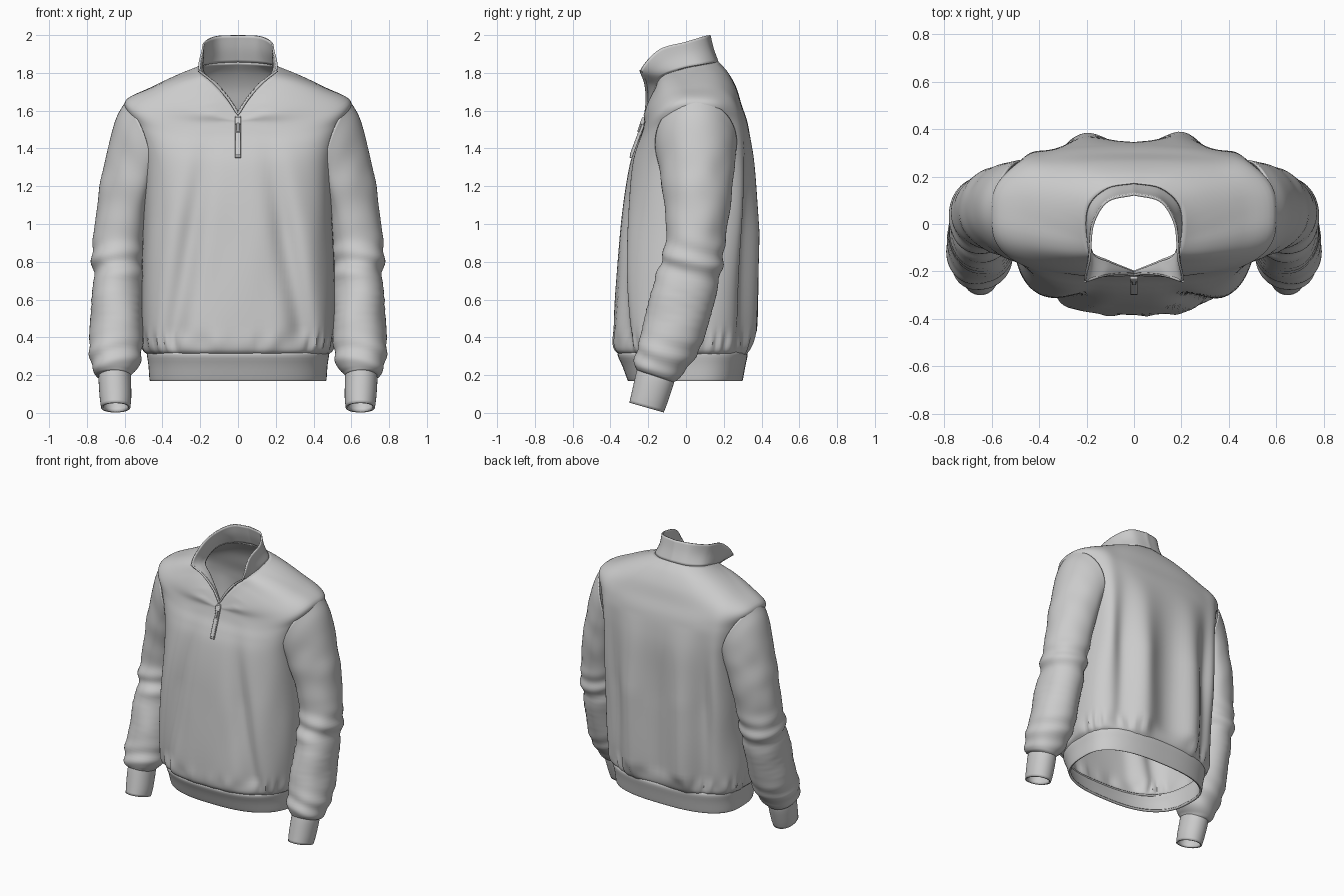
import bpy, bmesh, math
from mathutils import Vector, noise

if "Cube" in bpy.data.objects:
    bpy.data.objects.remove(bpy.data.objects["Cube"])

N = 144  # points around the body


def spline(keys, n):
    """Catmull-Rom through tuples or vectors, n steps per span."""
    k = [Vector(p) for p in keys]
    k = [2 * k[0] - k[1]] + k + [2 * k[-1] - k[-2]]
    out = []
    for i in range(1, len(k) - 2):
        a, b, c, d = k[i - 1:i + 3]
        for s in range(n):
            t = s / n
            out.append(0.5 * (2 * b + (c - a) * t + (2 * a - 5 * b + 4 * c - d) * t * t
                              + (3 * b - a - 3 * c + d) * t ** 3))
    return out + [k[-2]]


def spow(v, p):
    return math.copysign(abs(v) ** p, v)


def smooth(ob):
    bpy.ops.object.select_all(action='DESELECT')
    ob.select_set(True)
    bpy.context.view_layer.objects.active = ob
    bpy.ops.object.shade_smooth_by_angle(angle=math.radians(50))


def loft(name, rings, thick=0.012, mirror=False, hole=None):
    """Skin closed rings (bottom to top), optionally dropping faces inside a hole."""
    bm = bmesh.new()
    vs = [[bm.verts.new(p) for p in r] for r in rings]
    n = len(rings[0])
    for a, b in zip(vs, vs[1:]):
        for j in range(n):
            k = (j + 1) % n
            q = (a[j], a[k], b[k], b[j])
            c = sum((v.co for v in q), Vector()) / 4
            if not (hole and hole(c)):
                bm.faces.new(q)
    bmesh.ops.remove_doubles(bm, verts=bm.verts, dist=0.0002)
    me = bpy.data.meshes.new(name)
    bm.to_mesh(me)
    bm.free()
    ob = bpy.data.objects.new(name, me)
    bpy.context.collection.objects.link(ob)
    if mirror:
        m = ob.modifiers.new("Mirror", 'MIRROR')
        m.use_mirror_merge = False
    s = ob.modifiers.new("Cloth", 'SOLIDIFY')
    s.thickness, s.offset = thick, -1
    smooth(ob)
    return ob


def oval(hw, yf, yb, z, p=0.7, front_drop=0.0, back_drop=0.0):
    """Rounded ring starting at the front centre; front and back may dip."""
    pts = []
    for i in range(N):
        t = -math.pi / 2 + 2 * math.pi * i / N
        s = math.sin(t)
        y = 0.04 + spow(s, p) * ((yb - 0.04) if s > 0 else (0.04 - yf))
        dip = (front_drop if s < 0 else back_drop) * abs(s) ** 1.5
        pts.append(Vector((hw * spow(math.cos(t), p), y, z - dip)))
    return pts


def full_ring(keys):
    """Half outline (front to back) resampled to N/2 spans and mirrored."""
    h = N // 2
    fine = spline(keys, 24)
    half = []
    for i in range(h + 1):
        f = i / h * (len(fine) - 1)
        j = min(int(f), len(fine) - 2)
        half.append(fine[j].lerp(fine[j + 1], f - j))
    for e in (0, h):
        half[e].x = 0
    return half + [Vector((-p.x, p.y, p.z)) for p in half[h - 1:0:-1]]


def columns(keys, n):
    return [list(r) for r in zip(*[spline(c, n) for c in zip(*keys)])]


# Neckline with the open V, and the collar's free edge
neck = full_ring([(0, -.207, 1.575), (.047, -.188, 1.65), (.11, -.162, 1.725), (.178, -.125, 1.785),
                  (.203, -.015, 1.825), (.187, .085, 1.845), (.11, .152, 1.855), (0, .172, 1.86)])
edge_keys = [(0, -.212, 1.58), (.05, -.205, 1.66), (.125, -.213, 1.745), (.207, -.238, 1.812),
             (.192, -.145, 1.922), (.178, 0, 1.965), (.115, .1, 1.995), (0, .13, 2.0)]
edge = full_ring(edge_keys)

# Body: ring keys up the torso, then shoulders blending into the neckline
keys = [oval(*k) for k in [
    (.475, -.35, .315, .305, .74), (.505, -.38, .33, .35, .72), (.515, -.38, .34, .5, .7),
    (.51, -.36, .345, .8, .67), (.495, -.33, .35, 1.1, .64), (.497, -.30, .352, 1.3, .62),
    (.522, -.27, .343, 1.43, .62, .03), (.558, -.24, .325, 1.54, .63, .07)]]
yoke = oval(.598, -.222, .295, 1.65, .68, .118, .02)
keys.append(yoke)
for t in (.33, .67):
    ring = []
    for a, b in zip(yoke, neck):
        p = a.lerp(b, t)
        k = .025 * min(1, abs(p.x) / .15 + (1 if p.y > 0 else 0))
        ring.append(p + Vector((0, spow(p.y - .04, .5) * k, k * .7)))
    keys.append(ring)
keys.append(neck)
rings = columns(keys, 6)


def bump(x, c, w):
    return math.exp(-((x - c) / w) ** 2)


# Draped vertical folds and gathers above the hem
for r in rings:
    for i, p in enumerate(r):
        ax, z = abs(p.x), p.z
        w = max(0, min(1, (1.5 - z) / .55)) * min(1, max(0, z - .28) / .15)
        if p.y > .1:
            p.y += w * (.045 * bump(ax, .2, .09) - .03 * bump(ax, .34, .06) - .018 * bump(ax, 0, .08))
            p.y += .045 * bump(z, 1.15, .4) * bump(ax, .46, .07)
        elif p.y < -.1:
            g = .2 + .17 * (1.2 - z)
            p.y += w * (.04 * bump(ax, g, .06) - .008 * bump(ax, g + .11, .06))
        d = p - Vector((0, .04, z))
        d.normalize()
        gather = .008 * bump(z, .37, .05) * math.sin(26 * math.pi * 2 * i / N + 2 * math.sin(i * .3))
        wrinkle = .008 * w * noise.noise(Vector((p.x * 6, p.y * 6, z * 2.2)))
        p += d * (gather + wrinkle)
loft("body", rings, hole=lambda c: abs(c.x) > .35 and
     ((c.y - .05) / .15) ** 2 + ((c.z - 1.42) / .16) ** 2 < 1)

# Hem band
loft("hem_band", columns([oval(*k) for k in [
    (.465, -.305, .298, .168, .76), (.469, -.312, .302, .18, .76), (.474, -.338, .315, .25, .75),
    (.482, -.362, .326, .305, .74), (.478, -.352, .318, .325, .74)]], 3), .016)

# Collar, leaning outward at its open front
mid = []
for a, b in zip(neck, edge):
    p = a.lerp(b, .5)
    mid.append(p + Vector((-p.x * .03, -.004 if p.y > 0 else 0, 0)))
loft("collar", columns([neck, mid, edge], 5), .01)


def sleeve_rings(keys, n, wrinkled):
    """Keys: outer x,z, inner x,z, front y, back y, front lift, side wrap."""
    out = []
    for k in spline(keys, n):
        ox, oz, ix, iz, yf, yb, lift, wrap = k
        ring = []
        for i in range(56):
            t = 2 * math.pi * i / 56
            c, s = spow(math.cos(t), .96), spow(math.sin(t), .96)
            p = Vector(((ox + ix) / 2 + c * (ox - ix) / 2 + wrap * s * s,
                        (yf + yb) / 2 + s * (yb - yf) / 2,
                        (oz + iz) / 2 + c * (oz - iz) / 2 - s * lift))
            if wrinkled:
                z = p.z
                d = .009 * bump(z, .8, .09) * math.sin(48 * z + 2.2 * s + c)
                d += .003 * bump(z, .58, .1) * math.sin(150 * z)
                d += .006 * bump(z, .3, .09) * math.sin(60 * z + 3 * s + 2 * c)
                d += .008 * min(1, max(0, 1.55 - z) * 4) * noise.noise(p * 7)
                p += Vector((c, s, 0)) * d
            ring.append(p)
        out.append(ring)
    return out[::-1]


# Sleeves, bent forward at the elbow, mirrored
loft("sleeves", sleeve_rings([
    (.594, 1.652, .46, 1.20, -.165, .27, 0, -.045),
    (.645, 1.56, .475, 1.13, -.15, .262, 0, -.04),
    (.688, 1.41, .485, 1.06, -.13, .25, 0, -.035),
    (.732, 1.2, .49, .98, -.115, .235, 0, -.025),
    (.76, 1.0, .495, .88, -.105, .21, 0, -.015),
    (.777, .84, .495, .78, -.125, .195, .01, 0),
    (.768, .73, .50, .69, -.155, .17, .02, 0),
    (.783, .55, .50, .54, -.20, .13, .025, 0),
    (.784, .38, .505, .37, -.245, .075, .03, 0),
    (.775, .25, .525, .25, -.275, -.005, .03, 0),
    (.758, .205, .56, .205, -.27, -.045, .03, 0),
    (.73, .19, .575, .19, -.25, -.07, .03, 0)], 8, True), .01, True)

# Cuffs
loft("cuffs", sleeve_rings([
    (.735, .21, .568, .21, -.258, -.06, .026, 0),
    (.738, .17, .566, .17, -.268, -.068, .026, 0),
    (.732, .08, .565, .08, -.288, -.098, .026, 0),
    (.725, .028, .57, .028, -.30, -.118, .026, 0)], 3, False), .012, True)

# Zip piping along both edges of the V
cu = bpy.data.curves.new("zip_piping", 'CURVE')
cu.dimensions, cu.bevel_depth, cu.bevel_resolution = '3D', .007, 2
side = spline(edge_keys[:4], 6)
pts = [Vector((-p.x, p.y, p.z)) for p in side[:0:-1]] + side
sp = cu.splines.new('POLY')
sp.points.add(len(pts) - 1)
for q, p in zip(sp.points, pts):
    q.co = (p.x, p.y - .002, p.z, 1)
bpy.context.collection.objects.link(bpy.data.objects.new("zip_piping", cu))


def block(name, loc, size, tilt, bevel=.003):
    bpy.ops.mesh.primitive_cube_add(size=1, location=loc, rotation=(tilt, 0, 0))
    ob = bpy.context.object
    ob.name, ob.scale = name, size
    bpy.ops.object.transform_apply(location=False, rotation=False, scale=True)
    m = ob.modifiers.new("Bevel", 'BEVEL')
    m.width, m.segments = bevel, 2
    smooth(ob)


# Closed zip, slider and hanging pull
block("zip_tape", (0, -.252, 1.46), (.03, .014, .235), -.36)
block("zip_slider", (0, -.228, 1.545), (.034, .022, .04), -.38, .006)
block("zip_pull_link", (0, -.246, 1.51), (.016, .01, .05), -.3)
block("zip_pull", (0, -.271, 1.425), (.03, .01, .13), -.36, .004)
